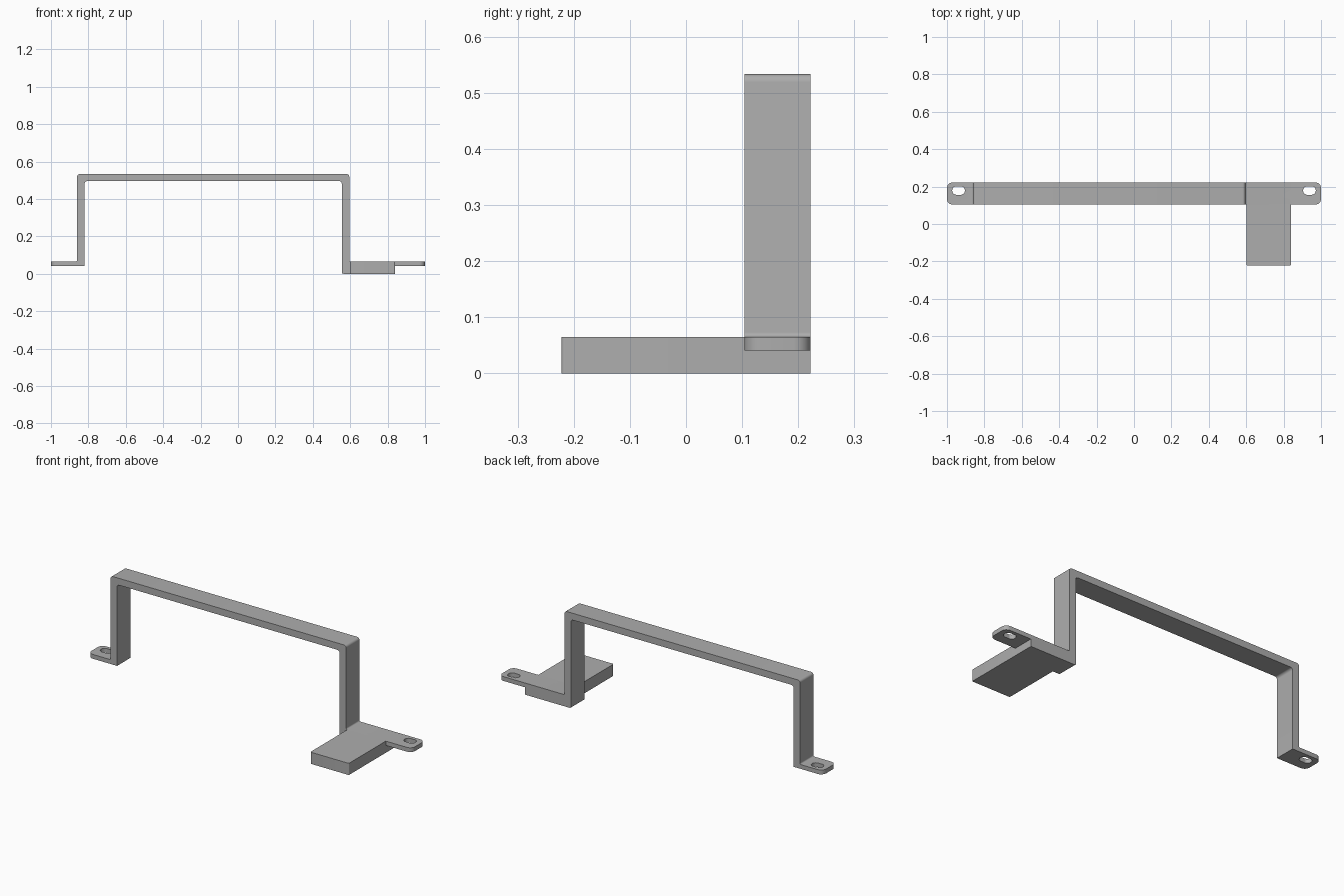
import bpy, bmesh, math
from mathutils import Vector

cube = bpy.data.objects.get("Cube")
if cube:
    bpy.data.objects.remove(cube, do_unlink=True)

grey = bpy.data.materials.new("plain grey")
grey.use_nodes = True
colour = (0.42, 0.42, 0.42, 1)
grey.diffuse_color = colour
grey.node_tree.nodes["Principled BSDF"].inputs["Base Color"].default_value = colour

BACK, FRONT = 0.222, 0.104     # strap depth range
FOOT_LOW, FOOT_TOP = 0.041, 0.065


def prism(name, outline, vector, rounding):
    """Extrude a closed outline, then round edges; rounding(a, b) gives a radius."""
    bm = bmesh.new()
    face = bm.faces.new([bm.verts.new(p) for p in outline])
    ext = bmesh.ops.extrude_face_region(bm, geom=[face])
    moved = [v for v in ext["geom"] if isinstance(v, bmesh.types.BMVert)]
    bmesh.ops.translate(bm, verts=moved, vec=vector)
    groups = {}
    for e in bm.edges:
        r = rounding(e.verts[0].co, e.verts[1].co)
        if r:
            groups.setdefault(r, []).append(e)
    for r, edges in groups.items():
        bmesh.ops.bevel(bm, geom=edges, offset=r, segments=6, profile=0.5,
                        affect='EDGES', clamp_overlap=True)
    bmesh.ops.recalc_face_normals(bm, faces=bm.faces[:])
    mesh = bpy.data.meshes.new(name)
    bm.to_mesh(mesh)
    bm.free()
    mesh.materials.append(grey)
    obj = bpy.data.objects.new(name, mesh)
    bpy.context.collection.objects.link(obj)
    return obj


# Bent strap with its two feet, drawn as a side profile
profile = [(-1, FOOT_LOW), (-0.82, FOOT_LOW), (-0.82, 0.495), (0.555, 0.495),
           (0.555, 0), (0.84, 0), (0.84, FOOT_LOW), (1, FOOT_LOW),
           (1, FOOT_TOP), (0.595, FOOT_TOP), (0.595, 0.533),
           (-0.86, 0.533), (-0.86, FOOT_TOP), (-1, FOOT_TOP)]


def strap_rounding(a, b):
    d = b - a
    if abs(a.x) > 0.99 and abs(b.x) > 0.99 and abs(d.z) > 0.001:
        return 0.03                       # foot tip corners
    if abs(d.y) > 0.01 and abs(a.x) < 0.9:
        if a.z > 0.4:
            return 0.014                  # upper bends
        if a.x < 0.6 and (a.z > 0.06 or a.z < 0.01):
            return 0.008                  # lower bends
    return 0


strap = prism("strap", [(x, BACK, z) for x, z in profile],
              Vector((0, FRONT - BACK, 0)), strap_rounding)

# Long screw slots through both feet
for side, label in ((-1, "right"), (1, "left")):
    radius, half = 0.023, 0.011
    ring = []
    for i in range(24):
        a = 2 * math.pi * (i + 0.5) / 24
        shift = math.copysign(half, math.cos(a))
        ring.append((side * 0.938 + shift + radius * math.cos(a),
                     0.179 + radius * math.sin(a), -0.1))
    cutter = prism(label + "_slot_cutter", ring, Vector((0, 0, 0.3)),
                   lambda a, b: 0)
    cutter.hide_render = True
    cutter.hide_viewport = True
    cutter.display_type = 'WIRE'
    cut = strap.modifiers.new(label + "_slot", 'BOOLEAN')
    cut.operation = 'DIFFERENCE'
    cut.solver = 'EXACT'
    cut.object = cutter

# Thick pad reaching forward from the left foot
pad_outline = [(0.602, FRONT, 0), (0.602, -BACK, 0), (0.84, -BACK, 0), (0.84, FRONT, 0)]
pad = prism("pad", pad_outline, Vector((0, 0, FOOT_TOP)),
            lambda a, b: 0.006 if abs(b.z - a.z) > 0.01 and a.y < 0 else 0)

# Smooth the rounded bends and keep the flat edges crisp
for obj in (strap, pad):
    bpy.ops.object.select_all(action='DESELECT')
    obj.select_set(True)
    bpy.context.view_layer.objects.active = obj
    bpy.ops.object.shade_smooth_by_angle(angle=math.radians(30))
